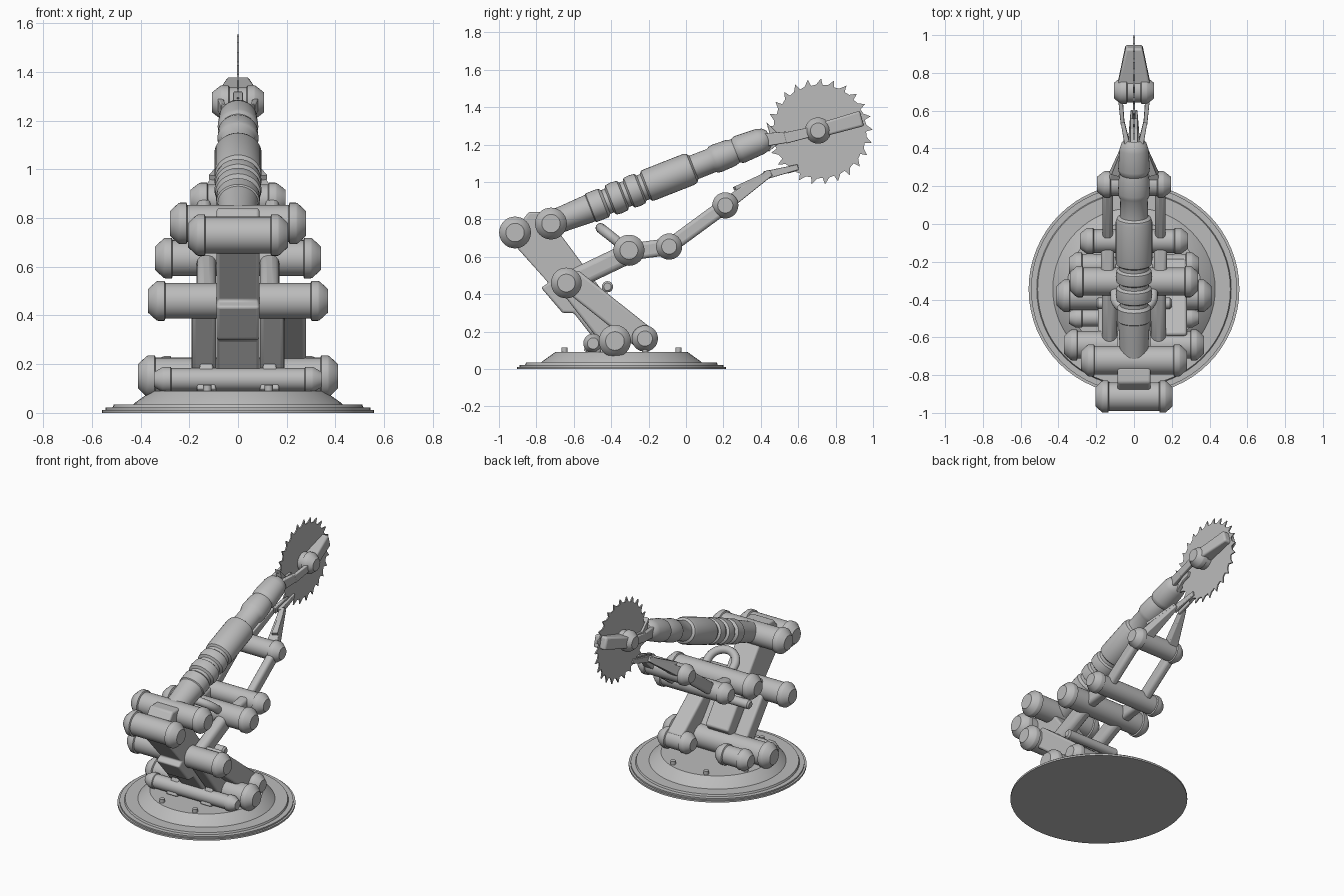
import bpy, bmesh, math
from mathutils import Vector

if "Cube" in bpy.data.objects:
    bpy.data.objects.remove(bpy.data.objects["Cube"])

grey = bpy.data.materials.new("plain_grey")
grey.diffuse_color = (0.5, 0.5, 0.5, 1)
grey.use_nodes = True
grey.node_tree.nodes["Principled BSDF"].inputs["Base Color"].default_value = grey.diffuse_color
X = Vector((1, 0, 0))


def finish(name, bm, bevel=0.0):
    bmesh.ops.recalc_face_normals(bm, faces=bm.faces)
    me = bpy.data.meshes.new(name)
    bm.to_mesh(me)
    bm.free()
    ob = bpy.data.objects.new(name, me)
    bpy.context.collection.objects.link(ob)
    me.materials.append(grey)
    if bevel:
        m = ob.modifiers.new("bevel", 'BEVEL')
        m.width, m.segments = bevel, 3
    bpy.ops.object.select_all(action='DESELECT')
    ob.select_set(True)
    bpy.context.view_layer.objects.active = ob
    bpy.ops.object.shade_smooth_by_angle(angle=math.radians(35))
    return ob


def loft(name, rings, bevel=0.0):
    """Skin a list of equal-sized point rings and cap both ends."""
    bm = bmesh.new()
    vs = [[bm.verts.new(p) for p in r] for r in rings]
    n = len(vs[0])
    for a, b in zip(vs, vs[1:]):
        for i in range(n):
            j = (i + 1) % n
            bm.faces.new((a[i], a[j], b[j], b[i]))
    bm.faces.new(vs[0])
    bm.faces.new(vs[-1])
    return finish(name, bm, bevel)


def frame(d):
    d = Vector(d).normalized()
    ref = X if abs(d.x) < 0.9 else Vector((0, 1, 0))
    u = (ref - d * d.dot(ref)).normalized()
    return d, u, d.cross(u)


def lathe(name, origin, axis, profile, n=32, wide=1.0):
    """Profile of (distance along axis, radius)."""
    d, u, v = frame(axis)
    o = Vector(origin)
    ang = [2 * math.pi * i / n for i in range(n)]
    return loft(name, [[o + d * t + (u * math.cos(a) * wide + v * math.sin(a)) * r
                        for a in ang] for t, r in profile])


def bar(name, p0, p1, s0, s1=None, bevel=0.015):
    """Bar between two points; sizes are (width in x, thickness)."""
    p0, p1 = Vector(p0), Vector(p1)
    d, u, v = frame(p1 - p0)
    rings = []
    for p, (w, t) in ((p0, s0), (p1, s1 or s0)):
        rings.append([p + u * a * w / 2 + v * b * t / 2
                      for a, b in ((-1, -1), (1, -1), (1, 1), (-1, 1))])
    return loft(name, rings, bevel)


def plate(name, outline, x0, x1, bevel=0.0):
    """Outline of (y, z) extruded across x."""
    return loft(name, [[(x, y, z) for y, z in outline] for x in (x0, x1)], bevel)


def pivot(name, y, z, r, half, x=0.0):
    """Horizontal joint cylinder with chamfered end caps."""
    b = r * 0.89
    side = [(half, r * .58), (half - .012, r * .72), (half - .035, r * .97),
            (half - .042, r), (half - .068, r), (half - .072, b)]
    prof = [(-t, q) for t, q in side] + [(t, q) for t, q in reversed(side)]
    lathe(name, (x, y, z), X, prof)


# Turntable base
lathe("base", (0, -.345, 0), (0, 0, 1),
      [(0, .558), (.012, .558), (.012, .545), (.022, .545), (.022, .515), (.034, .51),
       (.034, .43), (.04, .425), (.085, .362), (.09, .355)], 64)
for i in range(8):
    a = math.radians(22.5 + 45 * i)
    lathe("base_bolt", (.33 * math.sin(a), -.345 + .33 * math.cos(a), .08), (0, 0, 1),
          [(0, .017), (.034, .017)], 12)

# Pivot joints
pivot("rear_top_pivot", -.914, .73, .085, .205)
pivot("shoulder_pivot", -.722, .778, .085, .28)
pivot("middle_pivot", -.64, .46, .082, .37)
pivot("elbow_pivot", -.305, .635, .083, .34)
pivot("forearm_pivot", -.09, .655, .07, .285)
pivot("wrist_pivot", .21, .875, .07, .195)
pivot("base_pivot", -.38, .15, .086, .41)
pivot("base_front_pivot", -.497, .137, .052, .345)
lathe("cross_rod", (0, -.42, .44), X, [(-.2, .02), (-.19, .03), (.19, .03), (.2, .02)], 20)
for s in (-1, 1):
    pivot("base_rear_pivot", -.22, .163, .07, .125, s * .22)

# Main sloping column
plate("column", [(-.95, .70), (-.84, .84), (-.76, .84), (-.33, .26), (-.46, .12),
                 (-.60, .30), (-.66, .30), (-.775, .435), (-.735, .46)], -.088, .088, .012)

# Lower struts and feet
for s in (-1, 1):
    bar("strut", (s * .14, -.40, .15), (s * .14, -.64, .46), (.1, .1))
    bar("foot", (s * .13, -.50, .08), (s * .13, -.46, .19), (.08, .1), (.05, .09), .008)
bar("side_strut", (.22, -.22, .163), (.22, -.62, .48), (.12, .13))

# Main boom with ribs and collars
axis = Vector((0, 1.171, .46)).normalized()
lathe("boom", (0, -.722, .778), axis,
      [(0, .066), (.10, .07), (.20, .075), (.225, .076), (.23, .082), (.30, .082),
       (.315, .068), (.335, .068), (.345, .084), (.375, .088), (.41, .084), (.42, .07),
       (.44, .07), (.45, .085), (.48, .088), (.51, .084), (.52, .072), (.54, .072),
       (.55, .086), (.57, .088), (.79, .088), (.81, .082), (.82, .067), (.92, .066),
       (.935, .074), (.955, .077), (1.03, .074), (1.06, .066), (1.075, .074),
       (1.09, .076), (1.20, .07), (1.235, .06), (1.255, .04)], 32, 1.1)

# Lower linkage
for s in (-1, 1):
    bar("lower_link", (s * .13, -.64, .46), (s * .13, -.305, .62), (.08, .11), None, .03)
    bar("forearm_link", (s * .14, -.305, .625), (s * .14, -.09, .655), (.07, .09), None, .02)
    bar("wrist_link", (s * .14, -.09, .655), (s * .14, .21, .875), (.055, .08), None, .02)
    bar("finger", (s * .115, .20, .87), (s * .03, .45, 1.05), (.08, .07), (.03, .04), .006)
    bar("finger_guard", (s * .10, .26, .965), (s * .035, .45, 1.055),
        (.04, .02), (.02, .015), 0)
    bar("finger_tip", (s * .02, .42, 1.035), (s * .012, .60, 1.08), (.025, .045),
        (.012, .03), .004)

# Arched handle on the elbow
cu = bpy.data.curves.new("handle", 'CURVE')
cu.dimensions, cu.bevel_depth, cu.bevel_resolution, cu.use_fill_caps = '3D', .027, 4, True
back = Vector((0, -.78, .62)).normalized()
root = Vector((0, -.32, .645))
path = [root + X * .1]
for i in range(17):
    a = math.pi * i / 16
    path.append(root + X * .1 * math.cos(a) + back * (.085 + .09 * math.sin(a)))
path.append(root - X * .1)
sp = cu.splines.new('POLY')
sp.points.add(len(path) - 1)
for pt, co in zip(sp.points, path):
    pt.co = (*co, 1)
cu.materials.append(grey)
bpy.context.collection.objects.link(bpy.data.objects.new("handle", cu))

# Toothed saw blade
teeth, blade = 25, []
for i in range(teeth):
    for f, r in ((0, .248), (.45, .252), (.85, .284)):
        a = -2 * math.pi * (i + f) / teeth
        blade.append((.715 + r * math.cos(a), 1.27 + r * math.sin(a)))
plate("saw_blade", blade, -.004, .004)

# Blade hub, holder and fork
pivot("blade_hub", .706, 1.275, .07, .107)
bar("blade_holder", (0, .70, 1.272), (0, .94, 1.34), (.19, .075), (.09, .085), .012)
plate("jaw", [(.43, 1.32), (.50, 1.25), (.56, 1.255), (.55, 1.225), (.50, 1.21),
              (.44, 1.16), (.455, 1.23)], -.02, .02, .003)
for s in (-1, 1):
    bar("fork_arm", (s * .075, .70, 1.275), (s * .06, .53, 1.235), (.025, .05),
        (.02, .06), .005)
    bar("fork_root", (s * .06, .54, 1.24), (s * .035, .42, 1.225), (.02, .06),
        (.03, .07), .005)
